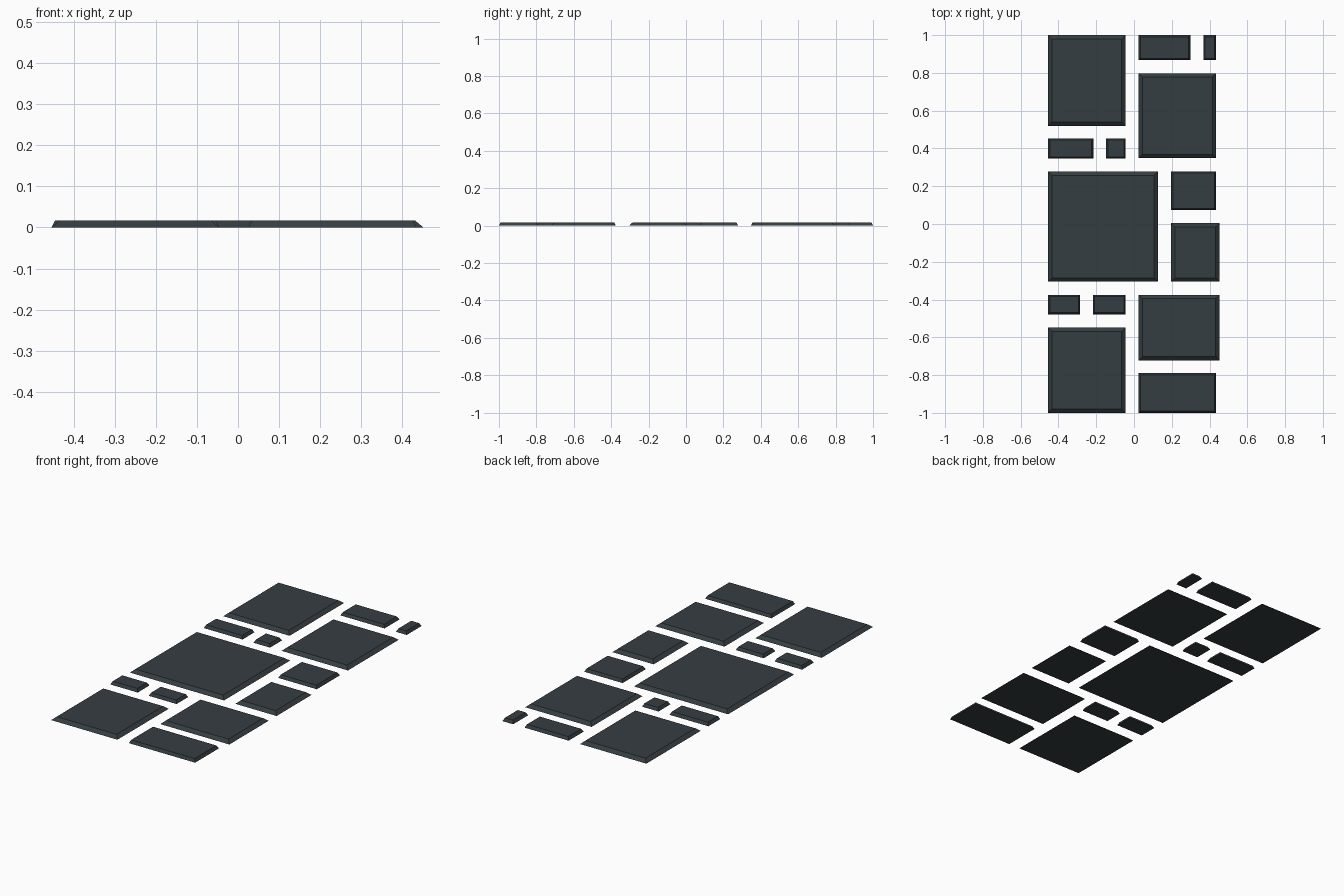
import bpy
import bmesh

if "Cube" in bpy.data.objects:
    bpy.data.objects.remove(bpy.data.objects["Cube"])

HEIGHT = 0.017
WIDE, NARROW = 0.02, 0.009   # chamfer widths of large and small stones

slate = bpy.data.materials.new("slate")
slate.diffuse_color = (0.036, 0.047, 0.053, 1)
slate.use_nodes = True
slate.node_tree.nodes["Principled BSDF"].inputs["Base Color"].default_value = slate.diffuse_color


def paver(name, x0, x1, y0, y1, inset):
    """Flat stone: full-size base, sloped sides, smaller top."""
    bm = bmesh.new()
    rings = []
    for z, d in ((0, 0), (HEIGHT, inset)):
        rings.append([bm.verts.new(p) for p in (
            (x0 + d, y0 + d, z), (x1 - d, y0 + d, z),
            (x1 - d, y1 - d, z), (x0 + d, y1 - d, z))])
    low, top = rings
    bm.faces.new(low[::-1])
    bm.faces.new(top)
    for i in range(4):
        j = (i + 1) % 4
        bm.faces.new((low[i], low[j], top[j], top[i]))
    mesh = bpy.data.meshes.new(name)
    bm.to_mesh(mesh)
    bm.free()
    mesh.materials.append(slate)
    bpy.context.collection.objects.link(bpy.data.objects.new(name, mesh))


# Column and row lines shared by the stones
L, LM, RM, R, RO = -0.455, -0.045, 0.025, 0.435, 0.452

# Left column, back to front
paver("paver_back_left", L, LM, 0.52, 1.0, WIDE)
paver("paver_small_left_a", L, -0.215, 0.347, 0.453, NARROW)
paver("paver_small_left_b", -0.147, LM, 0.347, 0.453, NARROW)
paver("paver_centre", L, 0.127, -0.305, 0.278, WIDE)
paver("paver_small_left_c", L, -0.285, -0.478, -0.375, NARROW)
paver("paver_small_left_d", -0.217, LM, -0.478, -0.375, NARROW)
paver("paver_front_left", L, LM, -1.0, -0.548, WIDE)

# Right column, back to front
paver("paver_back_strip", RM, 0.298, 0.868, 1.0, NARROW)
paver("paver_back_corner", 0.368, R, 0.868, 1.0, NARROW)
paver("paver_back_right", RM, R, 0.349, 0.798, WIDE)
paver("paver_middle_right_a", 0.197, R, 0.074, 0.278, NARROW)
paver("paver_middle_right_b", 0.197, RO, -0.305, 0.004, WIDE)
paver("paver_lower_right", RM, RO, -0.722, -0.375, WIDE)
paver("paver_front_right", RM, R, -1.0, -0.79, NARROW)
